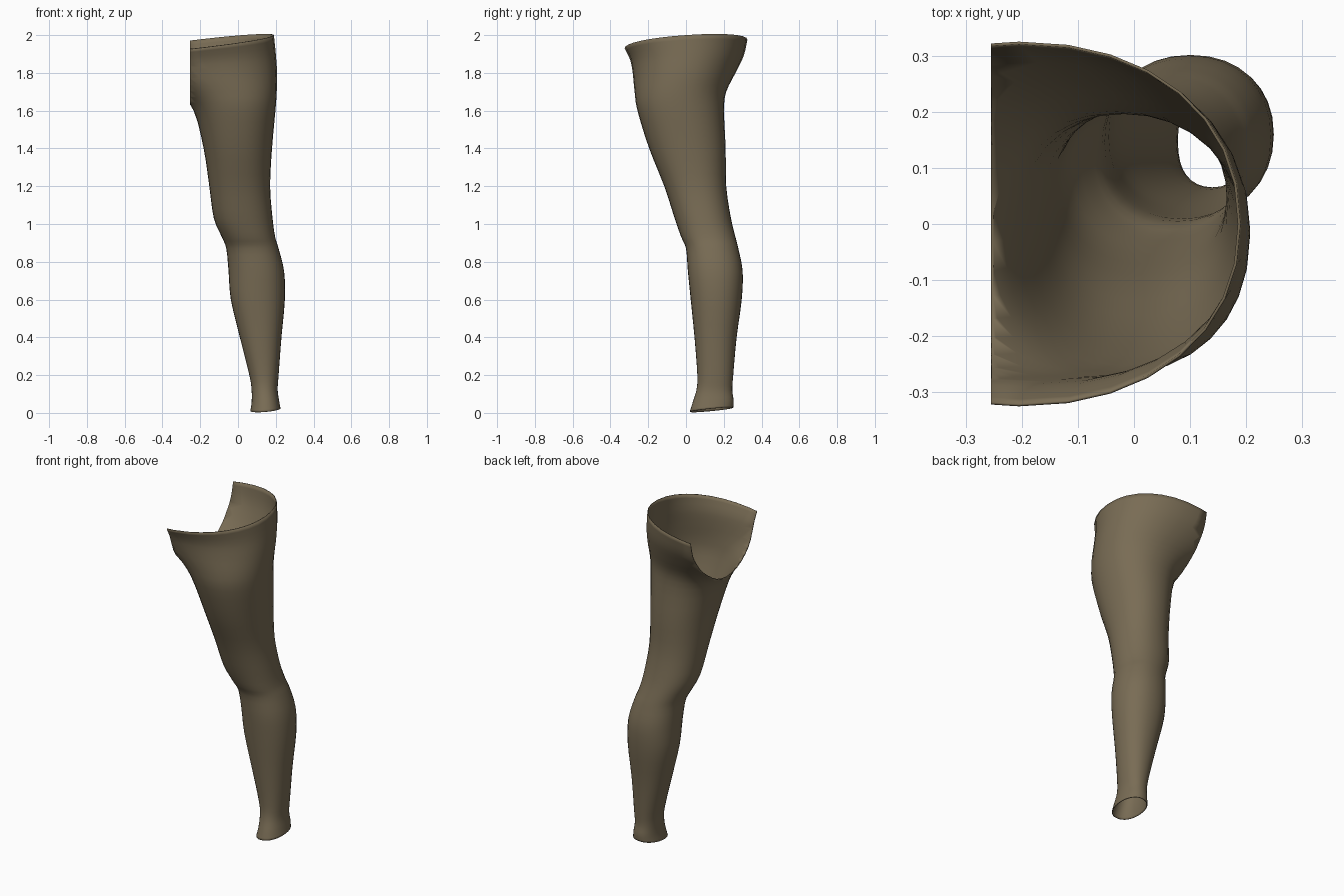
import bpy
import bmesh
import math

SIDES = 32
STEPS = 3          # interpolated rings between two sections
INNER_CUT = -0.255

# Cross-sections of the leg: height, inner x, outer x, front y, back y
SECTIONS = [
    (0.0, .065, .225, .02, .25),
    (.05, .072, .218, .035, .252),
    (.12, .072, .21, .055, .245),
    (.2, .06, .215, .06, .25),
    (.4, .01, .23, .045, .268),
    (.6, -.038, .248, .025, .295),
    (.75, -.05, .244, .01, .3),
    (.87, -.062, .215, 0, .277),
    (.93, -.085, .197, -.025, .262),
    (1.03, -.128, .183, -.06, .238),
    (1.2, -.152, .17, -.115, .213),
    (1.4, -.182, .18, -.195, .21),
    (1.6, -.235, .198, -.257, .201),
    (1.7, -.32, .205, -.272, .213),
    (1.8, -.48, .207, -.282, .262),
    (1.9, -.57, .2, -.295, .305),
    (2.0, -.6, .19, -.325, .325),
]


def remove_default_cube():
    cube = bpy.data.objects.get("Cube")
    if cube:
        bpy.data.objects.remove(cube, do_unlink=True)


def make_material(name, color):
    mat = bpy.data.materials.new(name)
    mat.use_nodes = True
    mat.diffuse_color = color
    for node in mat.node_tree.nodes:
        if node.type == 'BSDF_PRINCIPLED':
            node.inputs["Base Color"].default_value = color
            node.inputs["Roughness"].default_value = 0.9
    return mat


def blend(before, start, end, after, t):
    """Smooth curve from start to end, guided by the neighbouring sections."""
    result = []
    for a, b, c, d in zip(before, start, end, after):
        h = c[0] if isinstance(c, tuple) else c
        slope_in, slope_out = (h - a) / 2, (d - b) / 2
        result.append(b + slope_in * t
                      + (3 * (h - b) - 2 * slope_in - slope_out) * t ** 2
                      + (2 * (b - h) + slope_in + slope_out) * t ** 3)
    return result


def smooth_sections(sections):
    padded = [sections[0]] + sections + [sections[-1]]
    result = []
    for i in range(len(sections) - 1):
        for step in range(STEPS):
            result.append(blend(*padded[i:i + 4], step / STEPS))
    result.append(list(sections[-1]))
    return result


def tilt(x, y, z):
    """Slant the waist down to the inner front and the ankle up to the back."""
    waist = max(0, (z - 1.8) / 0.2)
    ankle = max(0, 1 - z / 0.12)
    z -= waist * (0.118 * (0.19 - x) - 0.07 * y)
    z += ankle * (0.08 * (x - 0.065) + 0.09 * (y - 0.02))
    return z


def rounded(value, power):
    return math.copysign(abs(value) ** power, value)


def section_ring(bm, section):
    z, inner, outer, front, back = section
    center_x, radius_x = (inner + outer) / 2, (outer - inner) / 2
    center_y, radius_y = (front + back) / 2, (back - front) / 2
    ring = []
    for i in range(SIDES):
        angle = math.tau * i / SIDES
        x = center_x + radius_x * rounded(math.cos(angle), 0.92)
        y = center_y + radius_y * rounded(math.sin(angle), 0.92)
        ring.append(bm.verts.new((x, y, tilt(x, y, z))))
    return ring


def build_trouser_leg(material):
    bm = bmesh.new()

    # Open tube from ankle to waist
    rings = [section_ring(bm, s) for s in smooth_sections(SECTIONS)]
    for lower, upper in zip(rings, rings[1:]):
        for i in range(SIDES):
            j = (i + 1) % SIDES
            bm.faces.new((lower[i], lower[j], upper[j], upper[i]))

    # Straight centre seam, leaving the open crotch curve
    bmesh.ops.bisect_plane(
        bm, geom=bm.verts[:] + bm.edges[:] + bm.faces[:],
        plane_co=(INNER_CUT, 0, 0), plane_no=(-1, 0, 0), clear_outer=True)
    bmesh.ops.recalc_face_normals(bm, faces=bm.faces[:])

    mesh = bpy.data.meshes.new("trouser_leg")
    bm.to_mesh(mesh)
    bm.free()
    mesh.materials.append(material)
    leg = bpy.data.objects.new("trouser_leg", mesh)
    bpy.context.collection.objects.link(leg)

    # Thin cloth
    cloth = leg.modifiers.new("cloth_thickness", 'SOLIDIFY')
    cloth.thickness = 0.005
    cloth.offset = -1

    bpy.ops.object.select_all(action='DESELECT')
    leg.select_set(True)
    bpy.context.view_layer.objects.active = leg
    bpy.ops.object.shade_smooth_by_angle(angle=math.radians(50))
    return leg


remove_default_cube()
build_trouser_leg(make_material("olive_brown_cloth", (0.19, 0.15, 0.09, 1)))
